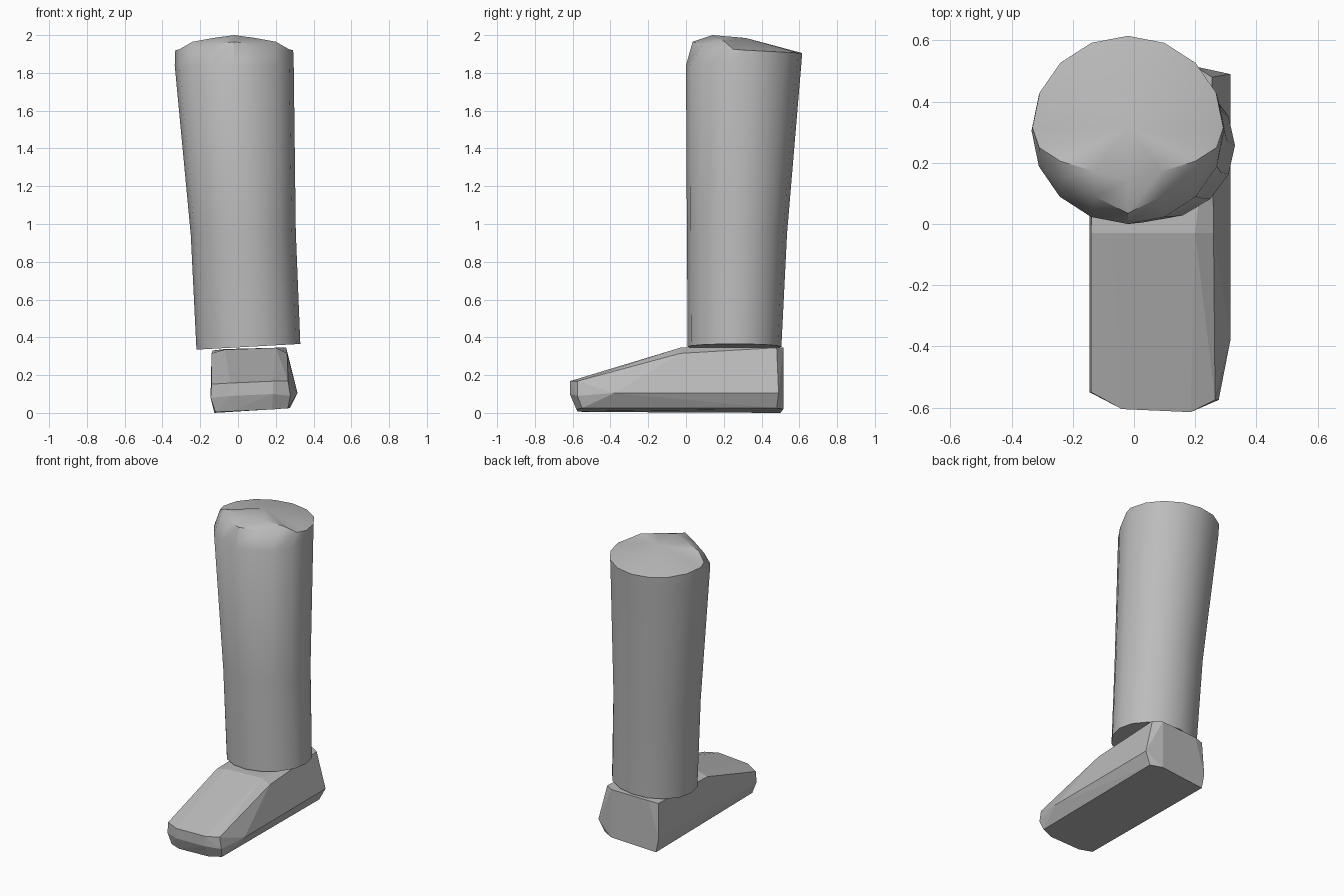
import bpy
import bmesh
from math import cos, sin, pi, radians

default_cube = bpy.data.objects.get("Cube")
if default_cube:
    bpy.data.objects.remove(default_cube, do_unlink=True)

# One plain grey for the whole model
grey = bpy.data.materials.new("plain grey")
grey.use_nodes = True
colour = (0.5, 0.5, 0.5, 1)
grey.diffuse_color = colour
grey.node_tree.nodes["Principled BSDF"].inputs["Base Color"].default_value = colour


def make_object(name, bm):
    """Turn a bmesh into a named grey object."""
    bmesh.ops.recalc_face_normals(bm, faces=bm.faces)
    mesh = bpy.data.meshes.new(name)
    bm.to_mesh(mesh)
    bm.free()
    mesh.materials.append(grey)
    obj = bpy.data.objects.new(name, mesh)
    bpy.context.collection.objects.link(obj)
    return obj


def ellipse(cx, cy, rx, ry, z, tilt=0.0):
    """Ring of points starting at +x and running towards the back."""
    ring = []
    for i in range(SIDES):
        a = 2 * pi * i / SIDES
        dx = rx * cos(a)
        ring.append((cx + dx, cy + ry * sin(a), z + tilt * dx))
    return ring


def bridge(bm, lower, upper):
    """Join two rings, skipping sides where they share vertices."""
    for i in range(SIDES):
        j = (i + 1) % SIDES
        corners = list(dict.fromkeys((lower[i], lower[j], upper[j], upper[i])))
        if len(corners) > 2:
            bm.faces.new(corners)


# Lower leg: tapered tube, with a raised knee at the front of its top
SIDES = 16
FRONT = 12
CX = -0.02
rings = [
    ellipse(0.055, 0.257, 0.275, 0.248, 0.35, 0.055),
    ellipse(0.028, 0.27, 0.278, 0.265, 0.95, 0.03),
    ellipse(CX, 0.305, 0.315, 0.305, 1.84),
]
rim = ellipse(CX, 0.315, 0.312, 0.3, 1.92)
rim = [(x, y, z - 0.05 * max(0, y - 0.315)) for x, y, z in rim]

# Lower knee edge: half-width, y and z for each step away from the front
knee_low = [(0, 0.035, 1.965), (0.11, 0.09, 1.95), (0.22, 0.15, 1.932), (0.29, 0.25, 1.925)]
knee_high = [(0.14, 2.0), (0.172, 1.985), (0.205, 1.965)]
crest = {}
for step, (w, y, z) in enumerate(knee_low):
    for side in (-1, 1):
        i = (FRONT + side * step) % SIDES
        rim[i] = (CX + side * w, y, z)
        if step < len(knee_high):
            crest[i] = (CX + side * w, *knee_high[step])

bm = bmesh.new()
loops = [[bm.verts.new(p) for p in ring] for ring in rings + [rim]]
loops.append([bm.verts.new(crest[i]) if i in crest else v
              for i, v in enumerate(loops[-1])])
for lower, upper in zip(loops, loops[1:]):
    bridge(bm, lower, upper)
bm.faces.new(loops[0])
peak = bm.verts.new((CX, 0.315, 1.985))
for i in range(SIDES):
    bm.faces.new((loops[-1][i], loops[-1][(i + 1) % SIDES], peak))
leg = make_object("lower_leg", bm)

bpy.ops.object.select_all(action="DESELECT")
leg.select_set(True)
bpy.context.view_layer.objects.active = leg
bpy.ops.object.shade_smooth_by_angle(angle=radians(30))

# Foot: faceted wedge wrapped around its corner points
heel = [
    (-0.125, 0.5, 0), (0.275, 0.48, 0.025), (0.315, 0.49, 0.105),
    (0.255, 0.48, 0.345), (-0.135, 0.49, 0.33), (-0.145, 0.5, 0.1),
    (0.2, 0.515, 0.02), (0.2, 0.515, 0.345), (-0.07, 0.505, 0.338),
]
instep = [(0.26, -0.03, 0.315), (0.2, -0.03, 0.345), (-0.07, -0.03, 0.335), (-0.14, -0.03, 0.315)]
ball = [(0.315, -0.38, 0.105)]
toe = [
    (-0.12, -0.54, 0.005), (0.265, -0.55, 0.025), (0.277, -0.575, 0.09),
    (0.265, -0.575, 0.168), (-0.14, -0.55, 0.152), (-0.145, -0.55, 0.08),
    (-0.04, -0.575, 0.008), (0.18, -0.58, 0.018), (-0.04, -0.605, 0.09),
    (0.185, -0.615, 0.1), (-0.04, -0.605, 0.158), (0.185, -0.615, 0.168),
]
bm = bmesh.new()
for point in heel + instep + ball + toe:
    bm.verts.new(point)
hull = bmesh.ops.convex_hull(bm, input=bm.verts)
bmesh.ops.delete(bm, geom=[v for v in bm.verts if not v.link_faces], context="VERTS")
bmesh.ops.dissolve_limit(bm, angle_limit=radians(3), verts=bm.verts, edges=bm.edges)
make_object("foot", bm)
